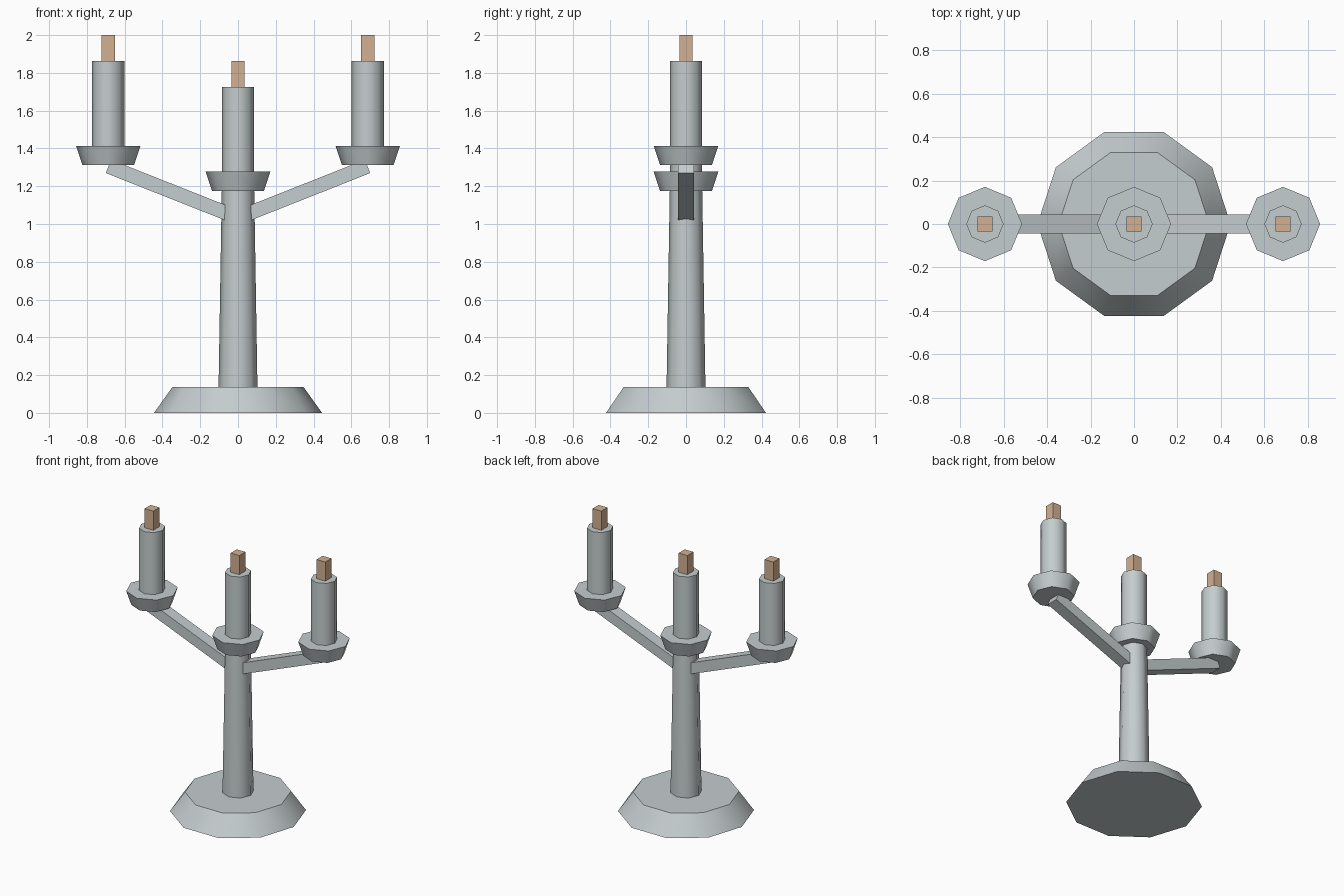
import bpy, math
from math import radians, cos, sin

if "Cube" in bpy.data.objects:
    bpy.data.objects.remove(bpy.data.objects["Cube"])


def material(name, rgb):
    m = bpy.data.materials.new(name)
    m.diffuse_color = (*rgb, 1)
    m.use_nodes = True
    m.node_tree.nodes["Principled BSDF"].inputs["Base Color"].default_value = m.diffuse_color
    return m


METAL = material("pale grey", (0.56, 0.61, 0.62))
WICK = material("tan", (0.65, 0.44, 0.29))


def finish(name, mat):
    ob = bpy.context.object
    ob.name = name
    ob.data.materials.append(mat)
    return ob


def tapered(name, sides, r1, r2, z1, z2, x=0.0):
    """Tapered prism with a corner on the x axis and softly shaded sides."""
    bpy.ops.mesh.primitive_cone_add(vertices=sides, radius1=r1, radius2=r2, depth=z2 - z1,
                                    location=(x, 0, (z1 + z2) / 2),
                                    rotation=(0, 0, radians(90)))
    ob = finish(name, METAL)
    bpy.ops.object.transform_apply(location=False, rotation=True, scale=True)
    bpy.ops.object.shade_smooth_by_angle(angle=radians(50))
    return ob


def box(name, mat, size, loc, tilt=0.0):
    bpy.ops.mesh.primitive_cube_add(size=1, location=loc, rotation=(0, tilt, 0))
    ob = finish(name, mat)
    ob.scale = size
    bpy.ops.object.transform_apply(location=False, rotation=True, scale=True)
    return ob


# Foot and stem
tapered("base", 10, 0.445, 0.347, 0.0, 0.137)
tapered("stem", 8, 0.103, 0.086, 0.137, 1.175)

# Cup, candle and wick for each of the three places
for label, x, z in (("centre", 0, 1.175), ("left", -0.687, 1.312), ("right", 0.687, 1.312)):
    tapered(label + "_cup", 8, 0.137, 0.171, z, z + 0.102, x)
    tapered(label + "_candle", 8, 0.086, 0.086, z + 0.102, z + 0.55, x)
    box(label + "_wick", WICK, (0.069, 0.069, 0.138), (x, 0, z + 0.619))

# Sloping arms, inner ends buried in the stem
slope = radians(21.6)
length = 0.69
end_x, end_z = 0.686, 1.305
for label, s in (("left", -1), ("right", 1)):
    mid = (s * (end_x - cos(slope) * length / 2), 0, end_z - sin(slope) * length / 2)
    box(label + "_arm", METAL, (length, 0.086, 0.076), mid, -s * slope)
